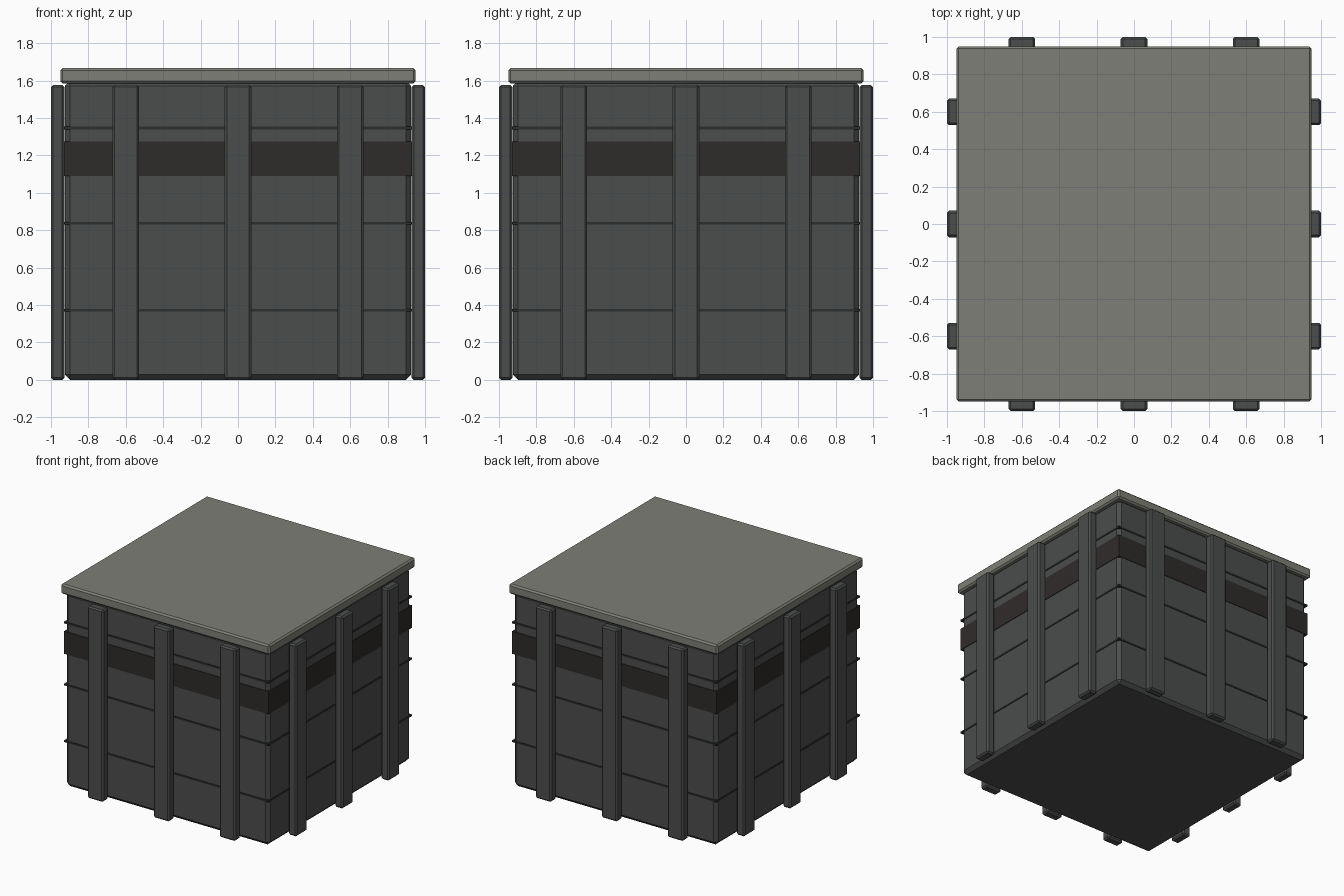
import bpy, bmesh
from math import pi
from mathutils import Matrix

if "Cube" in bpy.data.objects:
    bpy.data.objects.remove(bpy.data.objects["Cube"])


def material(name, rgb):
    m = bpy.data.materials.new(name)
    m.diffuse_color = (*rgb, 1)
    m.use_nodes = True
    m.node_tree.nodes["Principled BSDF"].inputs["Base Color"].default_value = m.diffuse_color
    return m


PANEL = material("dark_panel", (0.070, 0.074, 0.072))
LID = material("lid_grey", (0.21, 0.21, 0.185))
BAND = material("dark_band", (0.028, 0.025, 0.023))
SEAM = material("seam_dark", (0.025, 0.027, 0.027))


def box(name, lo, hi, mat, bevel=0.0, turn=0.0):
    """Flat-shaded box between two corners, chamfered, then turned about z."""
    size = [b - a for a, b in zip(lo, hi)]
    mid = [(a + b) / 2 for a, b in zip(lo, hi)]
    bm = bmesh.new()
    bmesh.ops.create_cube(bm, size=1)
    bmesh.ops.scale(bm, vec=size, verts=bm.verts)
    bmesh.ops.translate(bm, vec=mid, verts=bm.verts)
    if bevel:
        bmesh.ops.bevel(bm, geom=bm.edges[:], offset=bevel, segments=1,
                        affect='EDGES', clamp_overlap=True)
    bm.transform(Matrix.Rotation(turn, 4, 'Z'))
    me = bpy.data.meshes.new(name)
    bm.to_mesh(me)
    bm.free()
    me.materials.append(mat)
    ob = bpy.data.objects.new(name, me)
    bpy.context.collection.objects.link(ob)
    return ob


# Main container and overhanging lid
box("body", (-0.925, -0.925, 0), (0.925, 0.925, 1.6), PANEL, 0.028)
box("lid", (-0.95, -0.95, 1.585), (0.95, 0.95, 1.667), LID, 0.013)

# Dark stripe wrapping the body
box("band", (-0.93, -0.93, 1.09), (0.93, 0.93, 1.275), BAND)

# Thin panel seams
for i, z in enumerate((0.372, 0.837, 1.347)):
    box(f"seam_{i}", (-0.93, -0.93, z - 0.007), (0.93, 0.93, z + 0.007), SEAM)

# Three upright ribs on each of the four sides
for s, side in enumerate(("front", "right", "back", "left")):
    for i, x in enumerate((-0.605, 0, 0.6)):
        x = round(x, 1)
        box(f"{side}_rib_{i}", (x - 0.072, -1.0, 0), (x + 0.072, -0.928, 1.577),
            PANEL, 0.012, s * pi / 2)
